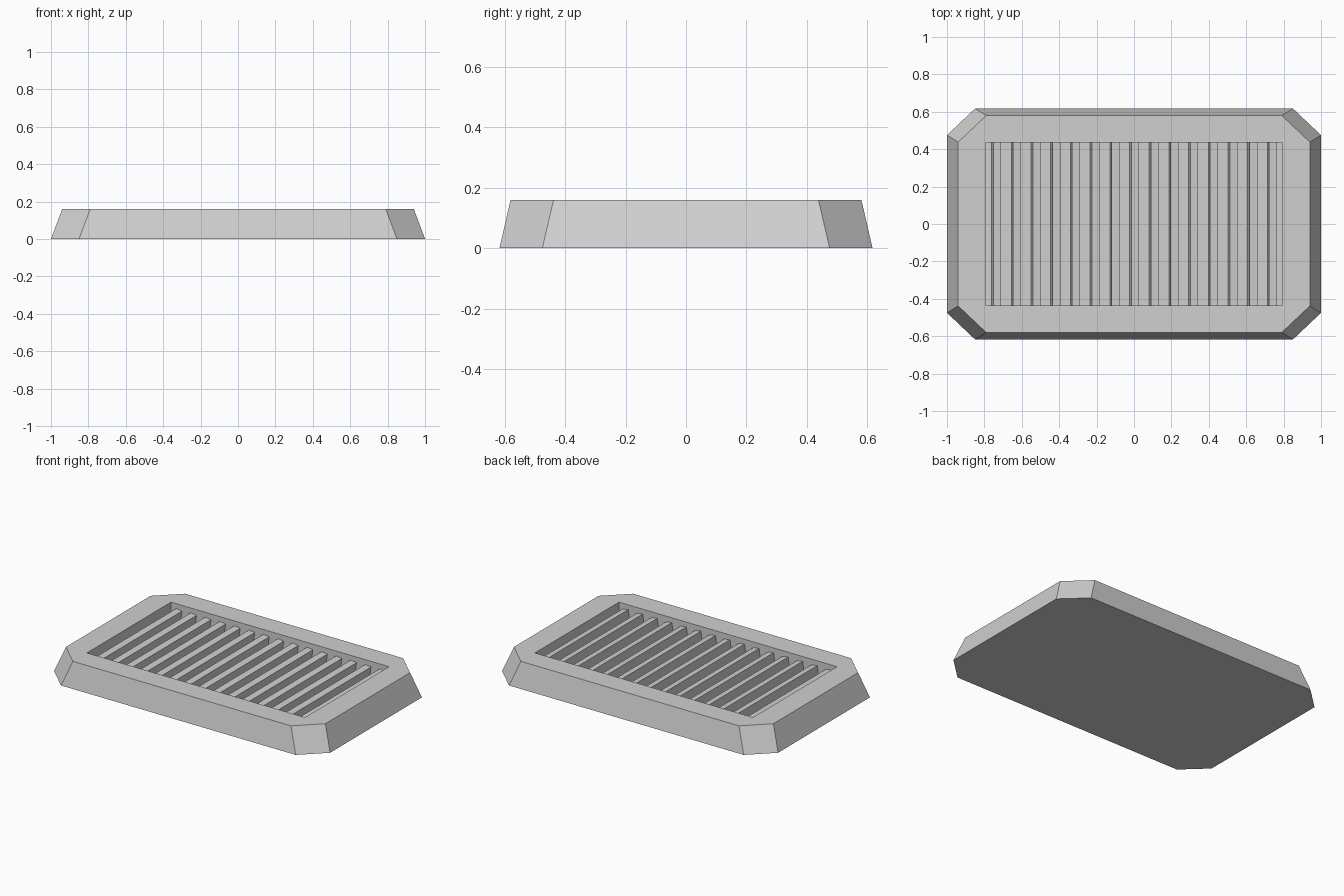
import bpy, bmesh, math

if "Cube" in bpy.data.objects:
    bpy.data.objects.remove(bpy.data.objects["Cube"])

grey = bpy.data.materials.new("light grey")
grey.diffuse_color = (0.63, 0.63, 0.63, 1)
grey.use_nodes = True
grey.node_tree.nodes["Principled BSDF"].inputs["Base Color"].default_value = grey.diffuse_color

HEIGHT, FLOOR = 0.16, 0.06
OPEN_X, OPEN_Y = 0.79, 0.435


def finish(name, bm):
    bmesh.ops.recalc_face_normals(bm, faces=bm.faces)
    mesh = bpy.data.meshes.new(name)
    bm.to_mesh(mesh)
    bm.free()
    mesh.materials.append(grey)
    ob = bpy.data.objects.new(name, mesh)
    bpy.context.collection.objects.link(ob)
    return ob


def octagon(bm, x, y, cut_x, cut_y, z):
    """Rectangle with cut corners, two points per corner, counter-clockwise."""
    pts = []
    for sx, sy in ((1, 1), (-1, 1), (-1, -1), (1, -1)):
        pair = [(sx * x, sy * (y - cut_y)), (sx * (x - cut_x), sy * y)]
        pts += pair if sx * sy > 0 else pair[::-1]
    return [bm.verts.new((px, py, z)) for px, py in pts]


def rectangle(bm, x, y, z):
    return [bm.verts.new((sx * x, sy * y, z))
            for sx, sy in ((1, 1), (-1, 1), (-1, -1), (1, -1))]


# Frame: sloped octagonal body with a rectangular recess
bm = bmesh.new()
low = octagon(bm, 1.0, 0.617, 0.15, 0.142, 0)
top = octagon(bm, 0.94, 0.58, 0.15, 0.142, HEIGHT)
rim = rectangle(bm, OPEN_X, OPEN_Y, HEIGHT)
bed = rectangle(bm, OPEN_X, OPEN_Y, FLOOR)
bm.faces.new(low[::-1])
bm.faces.new(bed)
for i in range(8):
    j = (i + 1) % 8
    bm.faces.new((low[i], low[j], top[j], top[i]))
for i in range(4):
    j = (i + 1) % 4
    bm.faces.new((top[2 * i], top[2 * i + 1], rim[i]))
    bm.faces.new((top[2 * i + 1], top[2 * j], rim[j], rim[i]))
    bm.faces.new((rim[i], rim[j], bed[j], bed[i]))
finish("vent_frame", bm)

# Slats: fifteen slightly leaning bars across the recess
COUNT = 15
pitch = 2 * OPEN_X / COUNT
for i in range(COUNT):
    bm = bmesh.new()
    bmesh.ops.create_cube(bm, size=1)
    bmesh.ops.scale(bm, vec=(0.042, 2 * OPEN_Y, 0.09), verts=bm.verts)
    slat = finish(f"slat_{i + 1}", bm)
    slat.rotation_euler.y = math.radians(8)
    slat.location = (-OPEN_X + (i + 0.5) * pitch, 0, 0.081)
